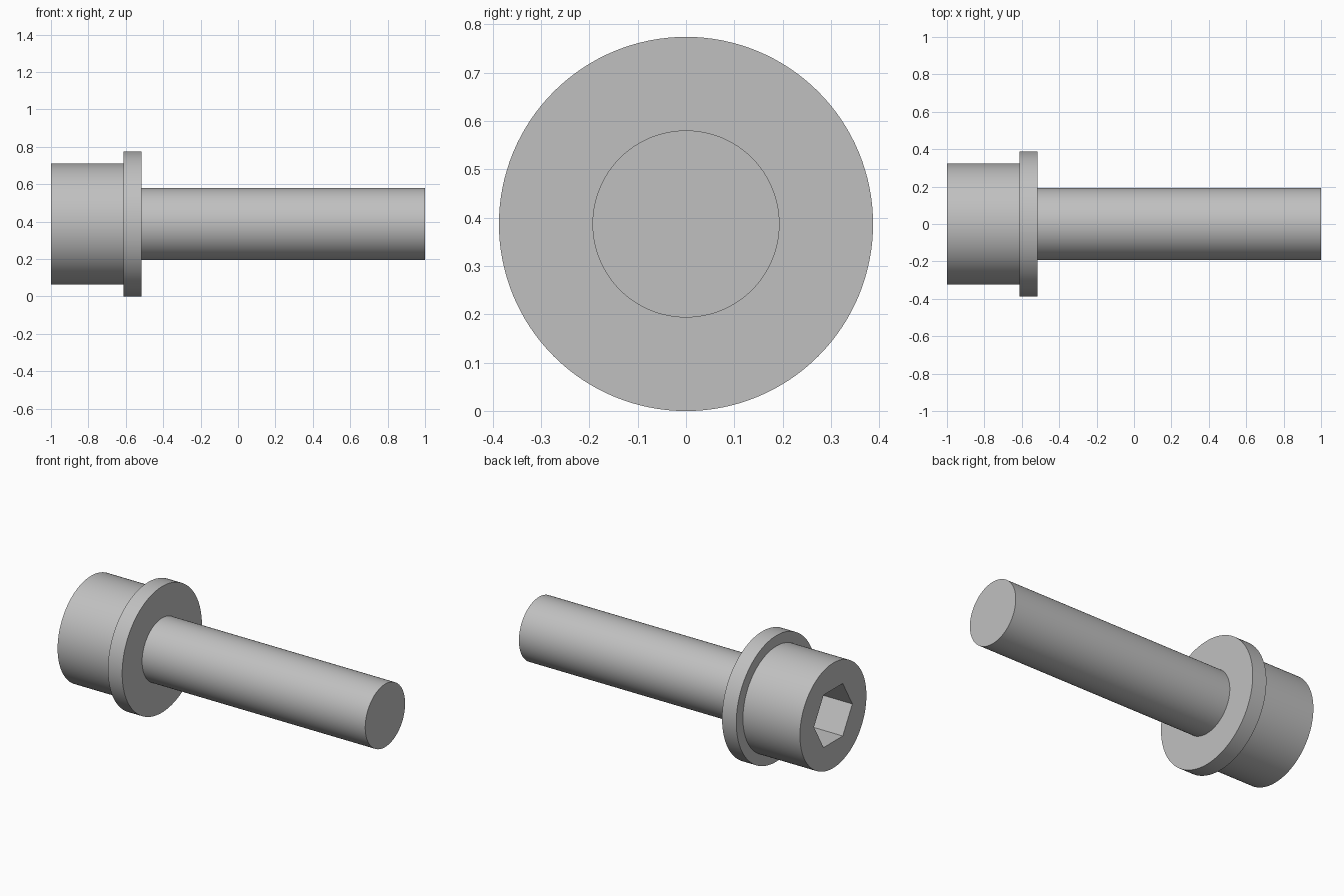
import bpy
import math

old = bpy.data.objects.get("Cube")
if old:
    bpy.data.objects.remove(old, do_unlink=True)

# One plain steel grey
steel = bpy.data.materials.new("steel grey")
steel.use_nodes = True
GREY = (0.53, 0.53, 0.53, 1.0)
steel.diffuse_color = GREY
steel.node_tree.nodes["Principled BSDF"].inputs["Base Color"].default_value = GREY

MM = 2 / 31          # overall length is 31 modelling units
AXIS_Z = 6 * MM      # flange rests on the ground


def rod(name, start, end, radius, sides=128):
    """Capped prism lying along x, between two x positions."""
    bpy.ops.mesh.primitive_cylinder_add(
        vertices=sides, radius=radius, depth=end - start,
        location=((start + end) / 2, 0, AXIS_Z), rotation=(0, math.pi / 2, 0))
    obj = bpy.context.object
    obj.name = obj.data.name = name
    obj.data.materials.append(steel)
    bpy.ops.object.transform_apply(location=False, rotation=True, scale=True)
    return obj


head_end = -1 + 6 * MM
flange_end = head_end + 1.5 * MM
overlap = 0.03

# Head, flange and shank, each end seated slightly inside the flange
head = rod("head", -1, head_end + overlap, 5 * MM)
flange = rod("flange", head_end, flange_end, 6 * MM)
shank = rod("shank", flange_end - overlap, 1, 3 * MM)

# Hexagonal socket with corners pointing up and down
cutter = rod("socket_cutter", -1.1, -1 + 4 * MM,
             2.5 * MM / math.cos(math.pi / 6), sides=6)
cutter.hide_render = True
cut = head.modifiers.new("socket", 'BOOLEAN')
cut.operation = 'DIFFERENCE'
cut.solver = 'EXACT'
cut.object = cutter
bpy.ops.object.select_all(action='DESELECT')
head.select_set(True)
bpy.context.view_layer.objects.active = head
bpy.ops.object.modifier_apply(modifier=cut.name)
bpy.data.objects.remove(cutter, do_unlink=True)

# Smooth round walls, crisp rims and socket corners
for part in (head, flange, shank):
    part.select_set(True)
bpy.ops.object.shade_smooth_by_angle(angle=math.radians(30))
